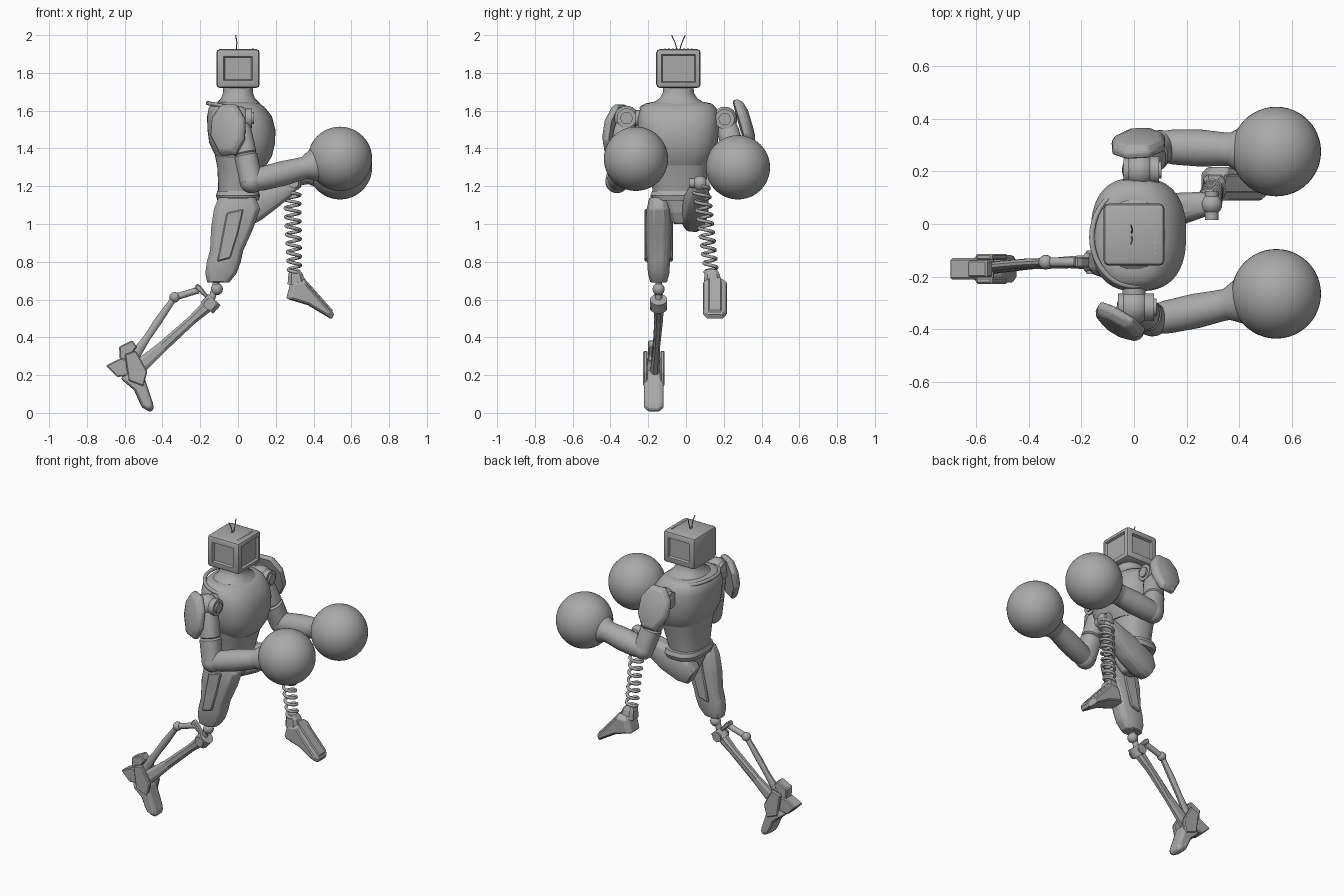
import bpy, bmesh, math
from mathutils import Vector, Matrix

if "Cube" in bpy.data.objects:
    bpy.data.objects.remove(bpy.data.objects["Cube"])

grey = bpy.data.materials.new("plain grey")
grey.use_nodes = True
GREY = (0.4, 0.4, 0.4, 1)
grey.diffuse_color = GREY
grey.node_tree.nodes["Principled BSDF"].inputs["Base Color"].default_value = GREY


def finish(name, bm, angle=35, bevel=0):
    bmesh.ops.recalc_face_normals(bm, faces=bm.faces)
    mesh = bpy.data.meshes.new(name)
    bm.to_mesh(mesh)
    bm.free()
    mesh.materials.append(grey)
    ob = bpy.data.objects.new(name, mesh)
    bpy.context.collection.objects.link(ob)
    if bevel:
        mod = ob.modifiers.new("bevel", "BEVEL")
        mod.width = bevel
    if angle:
        bpy.ops.object.select_all(action="DESELECT")
        ob.select_set(True)
        bpy.context.view_layer.objects.active = ob
        bpy.ops.object.shade_smooth_by_angle(angle=math.radians(angle))
    return ob


def skin(name, rings, angle=35, bevel=0):
    """Join rings of points into a closed skin."""
    bm = bmesh.new()
    rows = [[bm.verts.new(p) for p in ring] for ring in rings]
    n = len(rows[0])
    for a, b in zip(rows, rows[1:]):
        for j in range(n):
            k = (j + 1) % n
            bm.faces.new((a[j], a[k], b[k], b[j]))
    bm.faces.new(rows[0][::-1])
    bm.faces.new(rows[-1])
    return finish(name, bm, angle, bevel)


def tube(name, stations, sides=32, power=1.0, axis=None, angle=35, bevel=0):
    """Stations are x, y, z, first radius, radius nearest to the y axis."""
    d = Vector(axis) if axis else Vector(stations[-1][:3]) - Vector(stations[0][:3])
    d.normalize()
    ref = Vector((0, 1, 0)) if abs(d.y) < 0.9 else Vector((0, 0, 1))
    v = (ref - d * ref.dot(d)).normalized()
    u = v.cross(d)
    rings = []
    for x, y, z, ru, rv in stations:
        ring = []
        for i in range(sides):
            t = math.tau * (i + 0.5) / sides
            c, s = math.cos(t), math.sin(t)
            c, s = (math.copysign(abs(q) ** power, q) for q in (c, s))
            ring.append(Vector((x, y, z)) + u * ru * c + v * rv * s)
        rings.append(ring)
    return skin(name, rings, angle, bevel)


def rod(name, a, b, r, r2=None, sides=16):
    r2 = r if r2 is None else r2
    return tube(name, [(*a, r, r), (*b, r2, r2)], sides)


def ball(name, centre, r, seg=24):
    bm = bmesh.new()
    bmesh.ops.create_uvsphere(bm, u_segments=seg, v_segments=seg // 2, radius=r,
                              matrix=Matrix.Translation(centre))
    return finish(name, bm, 60)


def prism(name, outline, y, w, w2=None, bevel=0.006):
    """Side outline in x and z, thick at the middle and w2 wide at the faces."""
    w2 = w if w2 is None else w2
    cx = sum(p[0] for p in outline) / len(outline)
    cz = sum(p[1] for p in outline) / len(outline)
    rings = []
    for off, s in ((-w, 0.8), (-w2, 1), (w2, 1), (w, 0.8)) if w2 < w else ((-w, 1), (w, 1)):
        rings.append([(cx + (px - cx) * s, y + off, cz + (pz - cz) * s) for px, pz in outline])
    return skin(name, rings, 0, bevel)


def wire(name, points, r):
    cu = bpy.data.curves.new(name, "CURVE")
    cu.dimensions = "3D"
    cu.bevel_depth, cu.bevel_resolution = r, 2
    cu.use_fill_caps = True
    sp = cu.splines.new("POLY")
    sp.points.add(len(points) - 1)
    for p, co in zip(sp.points, points):
        p.co = (*co, 1)
    cu.materials.append(grey)
    ob = bpy.data.objects.new(name, cu)
    bpy.context.collection.objects.link(ob)
    bpy.ops.object.select_all(action="DESELECT")
    ob.select_set(True)
    bpy.context.view_layer.objects.active = ob
    bpy.ops.object.convert(target="MESH")


MID = -0.04
UP = (0, 0, 1)

# Box head with a sunken screen and side panels
bm = bmesh.new()
bmesh.ops.create_cube(bm, size=1, matrix=Matrix.Translation((0, MID, 1.823)) @ Matrix.Diagonal((0.23, 0.235, 0.205, 1)))
bmesh.ops.bevel(bm, geom=bm.edges[:], offset=0.018, segments=2, profile=0.5, affect="EDGES")
bm.normal_update()
for direction, rim in (((1, 0, 0), 0.014), ((0, 1, 0), 0.03), ((0, -1, 0), 0.03)):
    face = max(bm.faces, key=lambda f: f.normal.dot(Vector(direction)) * f.calc_area())
    bmesh.ops.inset_region(bm, faces=[face], thickness=rim, depth=0)
    bmesh.ops.inset_region(bm, faces=[face], thickness=0.008, depth=-0.014)
finish("head", bm, 30)
for i in range(8):
    y = MID - 0.07 + i * 0.02
    rod("head_vent", (0.08, y, 1.92), (0.08, y, 1.929), 0.005, sides=8)
for s in (-1, 1):
    wire("antenna", [(-0.01, MID + s * 0.006, 1.92), (-0.006, MID + s * 0.018, 1.96),
                     (-0.012, MID + s * 0.036, 2.0)], 0.003)

# Neck, chest shell with collar, belly and hips
tube("neck", [(0, MID, 1.61, .14, .17), (0, MID, 1.64, .115, .14), (0, MID, 1.665, .09, .1),
              (0, MID, 1.695, .08, .082), (0, MID, 1.735, .08, .08)], 40, 0.9, UP)
tube("chest", [(.03, MID, 1.31, .12, .15), (.03, MID, 1.36, .15, .185), (.022, MID, 1.43, .175, .208),
               (.018, MID, 1.5, .18, .215), (.008, MID, 1.57, .172, .215), (-.005, MID, 1.615, .15, .2),
               (-.01, MID, 1.638, .125, .175), (-.01, MID, 1.645, .1, .14)], 48, 0.8, UP, 50)
wire("collar", [(.155 * math.cos(t) - .005, MID - .01 + .185 * math.sin(t), 1.612 - .028 * math.cos(t))
                for t in (math.tau * i / 40 for i in range(41))], 0.011)
tube("belly", [(0, MID, 1.15, .105, .135), (.005, MID, 1.2, .11, .14), (.015, MID, 1.3, .125, .165),
               (.02, MID, 1.4, .15, .185)], 40, 0.85, UP)
tube("hip_band", [(0, -.03, 1.125, .11, .15), (0, -.03, 1.15, .118, .16), (0, -.03, 1.175, .11, .15)],
     24, 0.7, UP)
tube("hip_block", [(0, -.03, 1.0, .05, .04), (0, -.03, 1.06, .08, .08), (0, -.03, 1.14, .1, .14)],
     8, 0.7, UP, 0, 0.008)


# Arms: joint, shield pad, upper arm, forearm and round glove
def arm(side, shoulder, elbow, fist, forearm_r, pad, turn, lean, out):
    sx, sy, sz = shoulder
    ball(side + "_shoulder_ball", shoulder, 0.066)
    rod(side + "_shoulder_disc", (sx - .06, sy, sz), (sx + .075, sy, sz), 0.052, sides=24)
    rod(side + "_shoulder_cap", (sx, sy, sz), (sx + .085, sy, sz), 0.032, sides=24)
    rod(side + "_shoulder_axle", shoulder, (0, MID, sz), 0.045)
    e, f = Vector(elbow), Vector(fist)
    s = Vector(shoulder)
    cuts = [(0.08, .05), (0.2, .058), (0.55, .06), (0.57, .053), (0.6, .062), (1, .06)]
    tube(side + "_upper_arm", [(*s.lerp(e, t), r, r) for t, r in cuts], 24, 0.85)
    ball(side + "_elbow", elbow, 0.062)
    cuts = [(0, .9), (0.12, 1.05), (0.35, 1.1), (0.55, 1), (0.6, 1), (0.72, 1.5), (0.8, 1.6)]
    tube(side + "_forearm", [(*e.lerp(f, t), forearm_r * k, forearm_r * k) for t, k in cuts], 28)
    ball(side + "_glove", fist, 0.17, 48)
    outline = [(-.1, .07), (-.05, .14), (.04, .14), (.1, .06), (.105, -.05), (.06, -.13),
               (-.03, -.135), (-.1, -.03)]
    m = Matrix.Translation(pad) @ Matrix.Rotation(turn, 4, "Z") @ Matrix.Rotation(lean, 4, "X")
    rings = [[m @ Vector((x * k, out * d, z * k)) for x, z in outline]
             for d, k in ((-.02, .85), (-.02, .98), (.005, 1), (.028, .85), (.042, .5))]
    skin(side + "_shoulder_pad", rings, 30, 0.006)


arm("right", (0, -.315, 1.56), (.07, -.365, 1.225), (.54, -.265, 1.345), .06,
    (-.055, -.37, 1.495), -.54, -.15, -1)
arm("left", (.02, .205, 1.555), (.1, .295, 1.235), (.54, .275, 1.30), .064,
    (.015, .305, 1.525), .05, .28, 1)

# Standing leg
Y = -.145
tube("right_thigh", [(-.005, Y, 1.14, .1, .05), (-.005, Y, 1.08, .125, .065), (-.03, Y, .98, .115, .07),
                     (-.06, Y, .86, .09, .066), (-.075, Y, .8, .092, .062), (-.09, Y, .74, .085, .058),
                     (-.105, Y, .69, .06, .045)], 12, 0.7, UP, 25, 0.005)
for s in (-1, 1):
    prism("right_thigh_plate", [(-.06, 1.06), (.03, 1.08), (0, .95), (-.04, .82), (-.11, .8)],
          Y + s * .06, .016)
ball("right_knee_ball", (-.112, Y, .655), 0.032)
rod("right_knee_pin", (-.112, Y, .7), (-.145, Y, .58), 0.018)
rod("right_knee_collar", (-.125, Y, .6), (-.165, Y, .555), 0.045, sides=20)
rod("right_knee_axle", (-.15, Y - .045, .575), (-.15, Y + .045, .575), 0.03)
tube("right_shin", [(-.15, Y, .575, .035, .03), (-.24, Y, .495, .026, .024), (-.4, Y - .01, .35, .03, .018),
                    (-.55, Y - .02, .22, .045, .026)], 8, 0.8, angle=0)
prism("right_knee_arm", [(-.14, .6), (-.16, .6), (-.23, .66), (-.22, .685), (-.2, .675)], Y, .02)
rod("right_piston_top", (-.21, Y, .65), (-.335, Y, .612), 0.018)
ball("right_piston_joint", (-.335, Y, .612), 0.028, 16)
tube("right_piston", [(-.335, Y, .612, .016, .016), (-.42, Y - .005, .49, .022, .018),
                      (-.48, Y - .01, .4, .02, .018), (-.57, Y - .02, .27, .034, .02)], 10)
FY = -.17
prism("right_foot_toe", [(-.57, .25), (-.5, .2), (-.45, .05), (-.445, .02), (-.465, .005), (-.51, .03),
                         (-.55, .12), (-.62, .18)], FY, .052, .03)
prism("right_foot_heel", [(-.70, .25), (-.62, .29), (-.53, .27), (-.54, .2), (-.64, .19)], FY, .04)
prism("right_ankle", [(-.63, .35), (-.56, .385), (-.535, .35), (-.57, .3), (-.53, .2), (-.62, .2)], FY, .032)
for s in (-1, 1):
    prism("right_ankle_guard", [(-.6, .31), (-.54, .33), (-.48, .22), (-.5, .14), (-.58, .17)],
          FY + s * .045, .012)

# Raised leg with a spring for a shin
tube("left_thigh", [(-.08, .035, 1.01, .06, .05), (-.03, .04, 1.045, .09, .068), (.08, .05, 1.095, .088, .07),
                    (.18, .06, 1.145, .066, .06), (.26, .075, 1.185, .045, .048), (.3, .08, 1.21, .03, .035)],
     12, 0.7, angle=25, bevel=0.005)
ball("left_knee_ball", (.295, .075, 1.215), 0.04)
rod("left_knee_axle", (.295, .015, 1.215), (.295, .125, 1.215), 0.026)
top, low = Vector((.285, .08, 1.2)), Vector((.3, .135, .735))
coil = []
for i in range(221):
    t = i / 220
    a = math.tau * 10 * t
    coil.append(top.lerp(low, t) + Vector((math.cos(a), math.sin(a), 0)) * (.042 - .01 * t))
wire("left_shin_spring", coil, 0.009)
tube("left_ankle", [(.3, .135, .76, .025, .03), (.305, .138, .735, .04, .042), (.31, .143, .68, .05, .052)],
     8, 0.6, UP, 0)
foot = prism("left_foot", [(.28, .7), (.35, .71), (.38, .67), (.51, .525), (.495, .495), (.37, .57), (.255, .605)],
             .153, .064, .04)
prism("left_foot_top", [(.345, .72), (.505, .54), (.49, .52), (.33, .68)], .153, .035)
